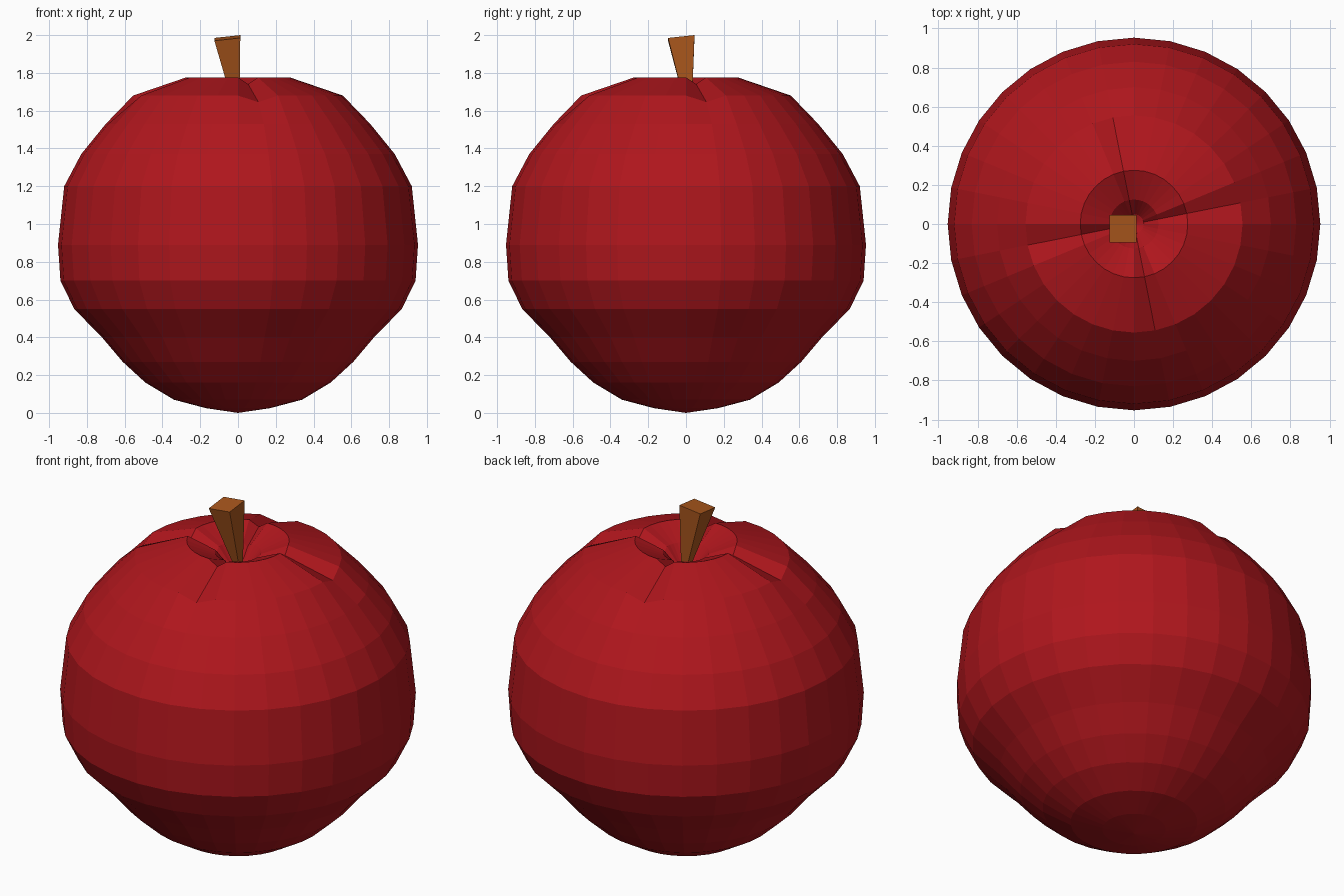
import bpy, bmesh
from math import sin, cos, radians

if "Cube" in bpy.data.objects:
    bpy.data.objects.remove(bpy.data.objects["Cube"])


def make_object(name, bm, color):
    bmesh.ops.recalc_face_normals(bm, faces=bm.faces)
    mesh = bpy.data.meshes.new(name)
    bm.to_mesh(mesh)
    bm.free()
    obj = bpy.data.objects.new(name, mesh)
    bpy.context.collection.objects.link(obj)
    mat = bpy.data.materials.new(name + "_color")
    mat.diffuse_color = color
    mat.use_nodes = True
    mat.node_tree.nodes["Principled BSDF"].inputs["Base Color"].default_value = mat.diffuse_color
    mesh.materials.append(mat)
    return obj


# Apple body: lathed profile (radius, height, groove depth), bottom to top
SEGMENTS = 32
PROFILE = [(0.17, 0.025, 0), (0.34, 0.07, 0), (0.49, 0.16, 0), (0.61, 0.27, 0),
           (0.72, 0.40, 0), (0.867, 0.55, 0), (0.94, 0.70, 0), (0.953, 0.89, 0),
           (0.92, 1.20, 0), (0.83, 1.37, 0), (0.70, 1.53, 0), (0.555, 1.68, 0.035),
           (0.275, 1.776, 0.035), (0.125, 1.71, 0.025), (0.05, 1.62, 0)]

bm = bmesh.new()
rings = []
for radius, height, groove in PROFILE:
    ring = []
    for i in range(SEGMENTS):
        a = radians(360 * i / SEGMENTS)
        # four single-vertex grooves radiate from the stem hollow
        z = height - (groove if i % 8 == 1 else 0)
        ring.append(bm.verts.new((radius * cos(a), radius * sin(a), z)))
    rings.append(ring)

for lower, upper in zip(rings, rings[1:]):
    for i in range(SEGMENTS):
        j = (i + 1) % SEGMENTS
        bm.faces.new((lower[i], lower[j], upper[j], upper[i]))

# Poles at the base and inside the stem hollow
for ring, z in ((rings[0], 0.0), (rings[-1], 1.60)):
    pole = bm.verts.new((0, 0, z))
    for i in range(SEGMENTS):
        bm.faces.new((ring[i], ring[(i + 1) % SEGMENTS], pole))
make_object("apple_body", bm, (0.43, 0.008, 0.012, 1))

# Stem: tapered, leaning block with a slanted top
bm = bmesh.new()
bmesh.ops.create_cube(bm, size=1)
for v in bm.verts:
    right, back, top = v.co.x > 0, v.co.y > 0, v.co.z > 0
    if top:
        v.co = (0.012 if right else -0.125, 0.045 if back else -0.095,
                1.97 + 0.015 * right + 0.015 * back)
    else:
        v.co = (0.01 if right else -0.02, 0.03 if back else 0.0, 1.61)
make_object("stem", bm, (0.40, 0.095, 0.012, 1))
